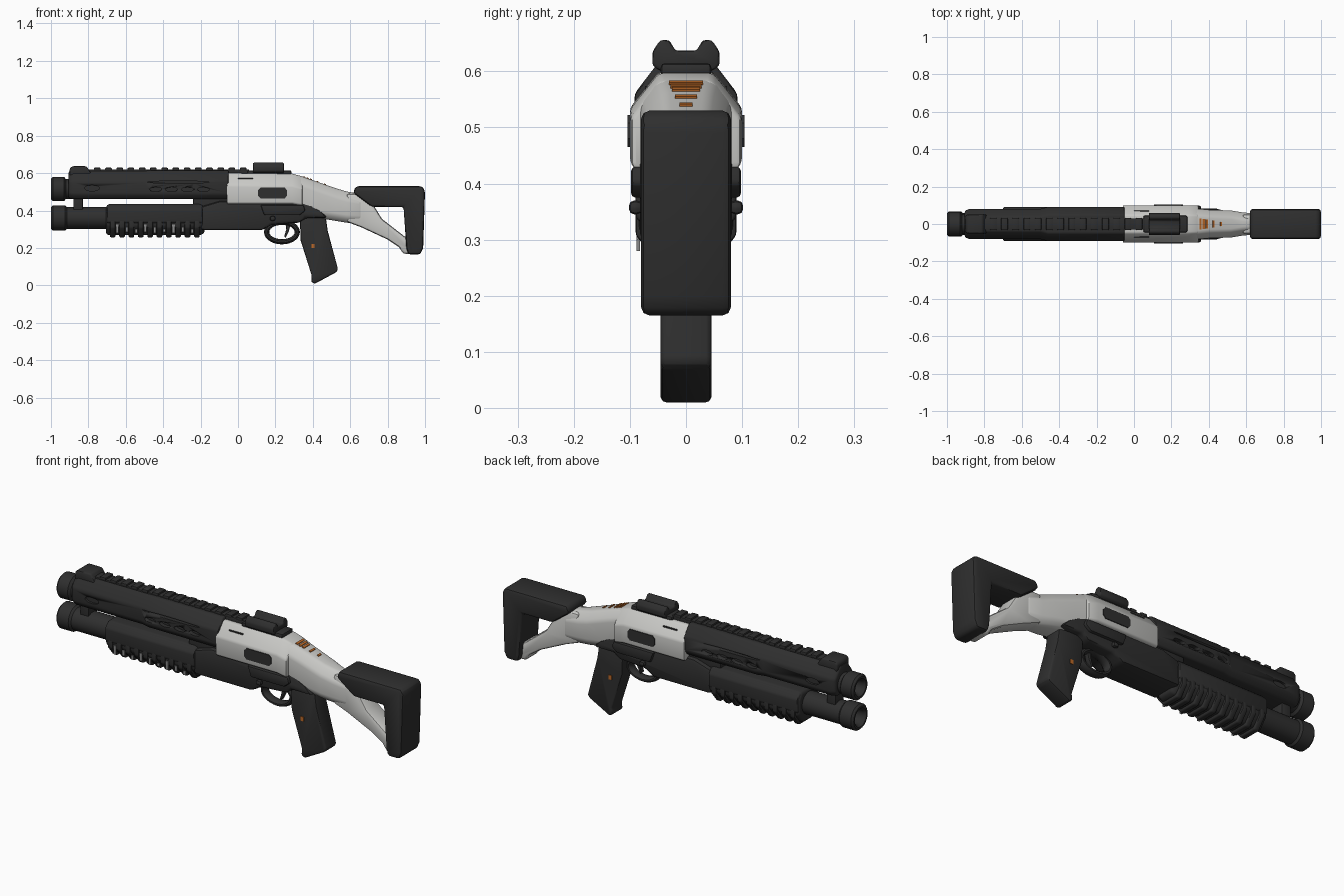
import bpy, bmesh, math
from mathutils import Matrix, Vector

if "Cube" in bpy.data.objects:
    bpy.data.objects.remove(bpy.data.objects["Cube"])


def material(name, r, g, b):
    m = bpy.data.materials.new(name)
    m.use_nodes = True
    m.diffuse_color = (r, g, b, 1)
    bsdf = m.node_tree.nodes["Principled BSDF"]
    bsdf.inputs["Base Color"].default_value = (r, g, b, 1)
    bsdf.inputs["Roughness"].default_value = 0.6
    return m


DARK = material("charcoal", .028, .028, .028)
WHITE = material("off_white", .58, .58, .56)
ORANGE = material("orange", .5, .14, .02)
GREY = material("mid_grey", .25, .25, .25)


def finish(name, bm, mat, bevel=0.0, segments=2):
    bmesh.ops.recalc_face_normals(bm, faces=bm.faces)
    if bevel:
        edges = [e for e in bm.edges if e.calc_face_angle(0) > math.radians(25)]
        bmesh.ops.bevel(bm, geom=edges, offset=bevel, segments=segments,
                        profile=0.5, affect='EDGES', clamp_overlap=True)
    me = bpy.data.meshes.new(name)
    bm.to_mesh(me)
    bm.free()
    me.materials.append(mat)
    ob = bpy.data.objects.new(name, me)
    bpy.context.collection.objects.link(ob)
    bpy.ops.object.select_all(action='DESELECT')
    ob.select_set(True)
    bpy.context.view_layer.objects.active = ob
    bpy.ops.object.shade_smooth_by_angle(angle=math.radians(40))
    return ob


def skin(bm, rings):
    """Join rings of points into a closed solid."""
    rows = [[bm.verts.new(p) for p in ring] for ring in rings]
    n = len(rows[0])
    for a, b in zip(rows, rows[1:]):
        for i in range(n):
            bm.faces.new((a[i], a[(i + 1) % n], b[(i + 1) % n], b[i]))
    bm.faces.new(rows[0])
    bm.faces.new(rows[-1])


def side_profile(name, pts, lo, hi, mat=DARK, bevel=0.01):
    bm = bmesh.new()
    skin(bm, [[(x, y, z) for x, z in pts] for y in (lo, hi)])
    return finish(name, bm, mat, bevel)


def end_profile(name, half, lo, hi, mat=DARK, bevel=0.006):
    pts = half + [(-y, z) for y, z in reversed(half)]
    bm = bmesh.new()
    skin(bm, [[(x, y, z) for y, z in pts] for x in (lo, hi)])
    return finish(name, bm, mat, bevel)


def loft(name, stations, top, bottom, mat=DARK, bevel=0.008):
    """Stations are (x, low z, high z, half width); top and bottom are chamfers."""
    rings = []
    for x, zb, zt, w in stations:
        half = [(w - bottom[0], zb), (w, zb + bottom[1]), (w, zt - top[1]), (w - top[0], zt)]
        half += [(-y, z) for y, z in reversed(half)]
        rings.append([(x, y, z) for y, z in half])
    bm = bmesh.new()
    skin(bm, rings)
    return finish(name, bm, mat, bevel)


def lathe(name, z, profile, mat=DARK, sides=32):
    """Spin (x, radius) points about a lengthwise axis at height z."""
    bm = bmesh.new()
    skin(bm, [[(x, r * math.cos(t), z + r * math.sin(t))
               for t in (math.tau * i / sides for i in range(sides))] for x, r in profile])
    return finish(name, bm, mat)


def box(name, x, y, z, mat=DARK, bevel=0.004, tilt=0.0):
    """x, y and z are (low, high) ranges."""
    centre = Vector([(a + b) / 2 for a, b in (x, y, z)])
    size = [b - a for a, b in (x, y, z)]
    bm = bmesh.new()
    bmesh.ops.create_cube(bm, size=1, matrix=Matrix.Translation(centre)
                          @ Matrix.Rotation(tilt, 4, 'Y') @ Matrix.Diagonal((*size, 1)))
    return finish(name, bm, mat, bevel)


# Barrel and magazine tube with hollow collars
lathe("barrel", .515, [(-.9, .035), (-.985, .035), (-1, .045), (-1, .055), (-.99, .065),
                       (-.93, .065), (-.92, .053), (-.3, .053)])
lathe("magazine_tube", .36, [(-.9, .038), (-.985, .038), (-1, .048), (-1, .057), (-.99, .067),
                             (-.925, .067), (-.915, .058), (-.15, .058)])
box("barrel_clamp", (-.88, -.83), (-.035, .035), (.38, .49))
box("rear_clamp", (-.24, -.04), (-.06, .06), (.4, .5))

# Heat shroud with cut vents
shroud = loft("heat_shroud", [(-.905, .465, .61, .07), (-.88, .462, .612, .081), (-.5, .462, .612, .081),
                              (-.46, .462, .615, .092), (-.05, .462, .615, .092)],
              (.042, .055), (.02, .025))
bm = bmesh.new()
slots = [(-.44 + .085 * i, .513, .032, .012) for i in range(4)]
slots += [(-.32, .552, .17, .006), (-.78, .52, .04, .016)]
for s in (-1, 1):
    for x, z, a, b in slots:
        ring = [(x + a * math.cos(t), z + b * math.sin(t)) for t in (math.tau * k / 12 for k in range(12))]
        skin(bm, [[(p, y * s, q) for p, q in ring] for y in (.07, .12)])
cutter = finish("vent_cutter", bm, DARK)
cutter.hide_render = True
cut = shroud.modifiers.new("vents", 'BOOLEAN')
cut.operation, cut.solver, cut.object = 'DIFFERENCE', 'EXACT', cutter
bpy.context.view_layer.objects.active = shroud
bpy.ops.object.modifier_apply(modifier=cut.name)
bpy.data.objects.remove(cutter)

# Top rail, teeth and front sight
box("top_rail", (-.88, .06), (-.03, .03), (.595, .62))
for i in range(14):
    x = -.77 + i * .06
    box("rail_tooth", (x, x + .035), (-.032, .032), (.612, .629))
side_profile("front_sight", [(-.9, .575), (-.9, .625), (-.885, .637), (-.81, .637), (-.785, .6), (-.785, .575)],
             -.05, .05, bevel=.008)

# Pump forend with ribs around its lower half
loft("forend", [(-.705, .275, .425, .076), (-.69, .268, .435, .084), (-.2, .268, .435, .084),
                (-.18, .28, .425, .076)], (.02, .03), (.04, .05))
loft("forend_upper", [(-.7, .33, .428, .09), (-.19, .33, .428, .09)], (.02, .025), (.01, .01))
for i in range(10):
    x = -.685 + i * .05
    loft("forend_rib", [(x, .256, .36, .09), (x + .03, .256, .36, .09)], (.01, .01), (.042, .052), bevel=.009)
for i in range(9):
    x = -.652 + i * .05
    top = .325 - .012 * (i % 3)
    box("forend_groove_mark", (x, x + .014), (-.088, -.082), (.28 + .006 * (i % 2), top), GREY, 0)

# Dark lower receiver
side_profile("lower_receiver", [(-.2, .42), (-.2, .295), (.13, .295), (.18, .325), (.33, .335), (.36, .36),
                                (.48, .36), (.44, .4), (.35, .45), (-.1, .45)], -.082, .082, bevel=.016)
side_profile("receiver_side_panel", [(.12, .43), (.14, .375), (.33, .375), (.36, .4), (.35, .43)],
             -.098, .098, bevel=.008)
for s in (-1, 1):
    box("receiver_pin", (.17, .2), (s * .09 - .012, s * .09 + .012), (.345, .37), bevel=.01)

# White upper receiver flowing into the wrist of the stock
loft("upper_receiver", [(-.06, .435, .6, .1), (.29, .435, .597, .1), (.345, .425, .582, .098)],
     (.052, .065), (.004, .012), WHITE)
loft("stock_wrist", [(.28, .425, .595, .085), (.34, .4, .583, .082), (.4, .365, .562, .076),
                     (.52, .345, .52, .072), (.58, .335, .502, .062), (.66, .33, .488, .055)],
     (.035, .045), (.025, .03), WHITE, .012)
side_profile("stock_lower_strut", [(.58, .49), (.68, .49), (.73, .42), (.77, .355), (.89, .262), (.94, .25),
                                   (.94, .168), (.885, .168), (.86, .205), (.8, .245), (.66, .31), (.58, .34)],
             -.052, .052, WHITE, .014)

# Butt stock
side_profile("butt_stock", [(.63, .53), (.985, .53), (1, .505), (.99, .2), (.975, .165), (.91, .165),
                            (.9, .2), (.885, .42), (.715, .42), (.615, .495)], -.08, .08, bevel=.024)

# Ports, slits and painted marks
for s in (-1, 1):
    lo, hi = sorted((s * .097, s * .104))
    side_profile("ejection_port", [(.107, .48), (.12, .465), (.25, .465), (.263, .48), (.263, .508), (.25, .522),
                                   (.12, .522), (.107, .508)], lo, hi, bevel=0)
    lo, hi = sorted((s * .066, s * .073))
    box("receiver_slit", (0, .08), (lo, hi), (.566, .574), bevel=0)
    box("grip_mark", (.392, .41), tuple(sorted((s * .043, s * .049))), (.2, .222), ORANGE, 0)
slope = math.atan(.35)
for x, w, length in ((.355, .03, .012), (.372, .028, .012), (.389, .025, .012), (.425, .02, .01), (.465, .012, .01)):
    z = .578 - (x - .355) * .35
    box("wrist_stripe", (x - length / 2, x + length / 2), (-w, w), (z - .003, z + .004), ORANGE, 0, slope)

# Rear sight with a notch
box("sight_base", (.05, .285), (-.045, .045), (.59, .615), bevel=.008)
end_profile("rear_sight", [(.045, .6), (.06, .61), (.06, .635), (.046, .656), (.03, .656), (.018, .636)], .08, .245)

# Pistol grip, trigger and guard
side_profile("pistol_grip", [(.33, .38), (.47, .36), (.48, .29), (.535, .085), (.525, .07), (.41, .008),
                             (.39, .02), (.395, .05), (.335, .24)], -.045, .045, bevel=.014)
bm = bmesh.new()
N, M = 28, 10
grid = []
for i in range(N):
    a = math.tau * i / N
    c = Vector((.235 + .082 * math.cos(a), 0, .285 + .052 * math.sin(a)))
    out = Vector((math.cos(a), 0, math.sin(a)))
    grid.append([bm.verts.new(c + out * .014 * math.cos(b) + Vector((0, .026 * math.sin(b), 0)))
                 for b in (math.tau * j / M for j in range(M))])
for i in range(N):
    for j in range(M):
        k, l = (i + 1) % N, (j + 1) % M
        bm.faces.new((grid[i][j], grid[k][j], grid[k][l], grid[i][l]))
finish("trigger_guard", bm, DARK)
side_profile("trigger", [(.255, .345), (.285, .345), (.272, .29), (.255, .255), (.247, .26), (.258, .3)],
             -.012, .012, bevel=.003)
